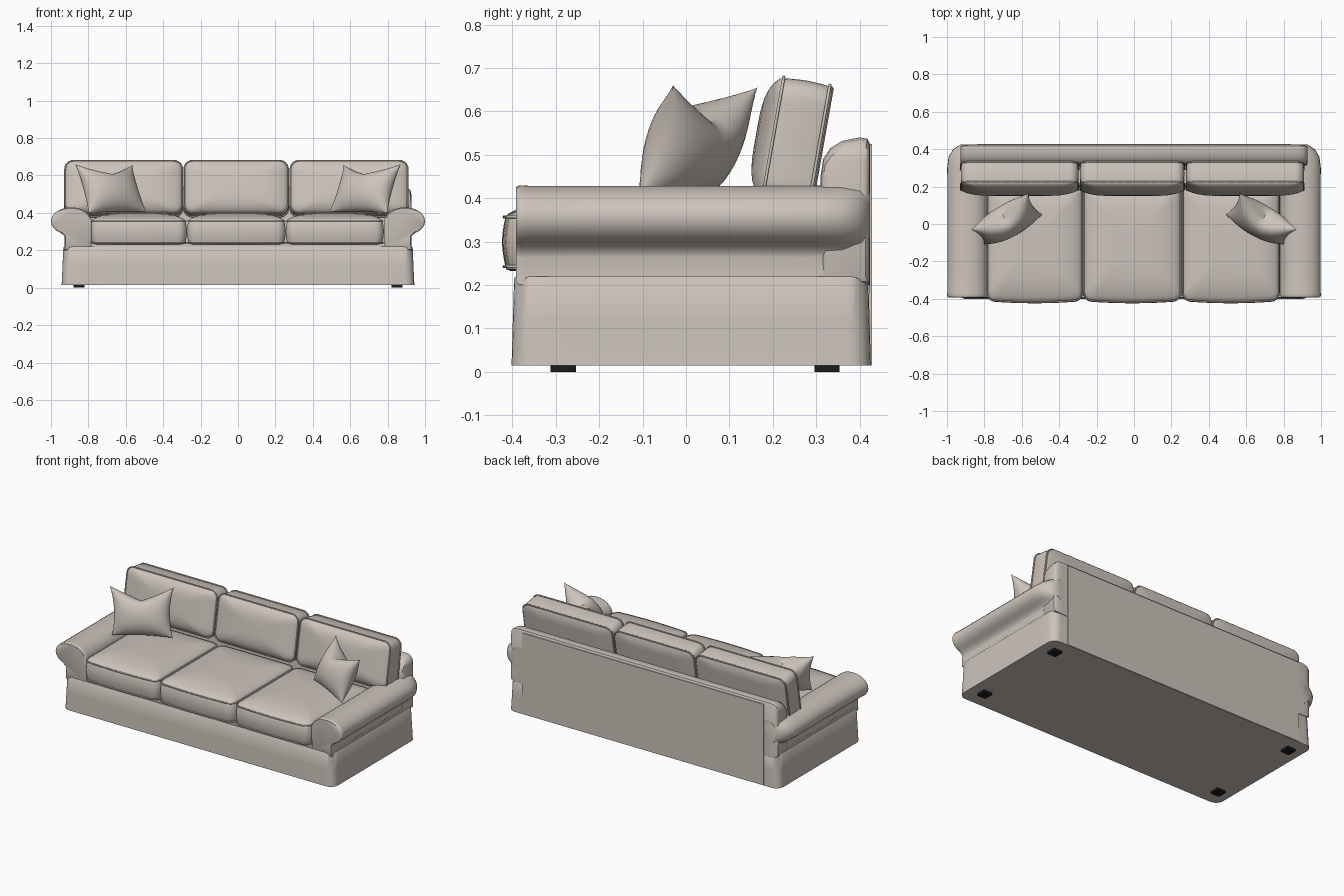
import bpy, bmesh
from math import sin, cos, pi, radians
from mathutils import Vector, Matrix

cube = bpy.data.objects.get("Cube")
if cube:
    bpy.data.objects.remove(cube, do_unlink=True)


def material(name, rgb):
    m = bpy.data.materials.new(name)
    m.use_nodes = True
    m.diffuse_color = (*rgb, 1)
    bsdf = next(n for n in m.node_tree.nodes if n.type == 'BSDF_PRINCIPLED')
    bsdf.inputs["Base Color"].default_value = (*rgb, 1)
    bsdf.inputs["Roughness"].default_value = 0.8
    return m


fabric = material("warm grey fabric", (0.61, 0.55, 0.50))
black = material("black foot plastic", (0.01, 0.01, 0.01))
smooth_parts = []


def finish(name, bm, mat=fabric, matrix=None):
    bmesh.ops.recalc_face_normals(bm, faces=bm.faces)
    me = bpy.data.meshes.new(name)
    bm.to_mesh(me)
    bm.free()
    ob = bpy.data.objects.new(name, me)
    me.materials.append(mat)
    if matrix:
        ob.matrix_world = matrix
    bpy.context.collection.objects.link(ob)
    smooth_parts.append(ob)
    return ob


def loft(name, rings, matrix=None):
    """Skin a stack of closed rings and cap both ends."""
    bm = bmesh.new()
    loops = [[bm.verts.new(p) for p in ring] for ring in rings]
    n = len(loops[0])
    for a, b in zip(loops, loops[1:]):
        for i in range(n):
            j = (i + 1) % n
            bm.faces.new((a[i], a[j], b[j], b[i]))
    bm.faces.new(loops[0][::-1])
    bm.faces.new(loops[-1])
    return finish(name, bm, matrix=matrix)


def rounded_rect(hx, hy, r, z, bow=0, cy=0, steps=6, span=10):
    """Rounded rectangle whose front (-y) edge can bow outwards."""
    pts = []
    for k, (sx, sy) in enumerate(((1, 1), (-1, 1), (-1, -1), (1, -1))):
        for i in range(steps + 1):
            a = (k + i / steps) * pi / 2
            pts.append((sx * (hx - r) + r * cos(a), sy * (hy - r) + r * sin(a)))
    out = []
    for i, p in enumerate(pts):
        q = pts[(i + 1) % len(pts)]
        count = span if (i + 1) % (steps + 1) == 0 else 1
        for t in range(count):
            x = p[0] + (q[0] - p[0]) * t / count
            y = p[1] + (q[1] - p[1]) * t / count
            if y < 0:
                y -= bow * max(0, 1 - (x / hx) ** 2) * (-y / hy)
            out.append((x, y + cy, z))
    return out


def welt(name, ring, matrix, radius=0.004):
    """Thin piping cord that follows a cushion edge."""
    cu = bpy.data.curves.new(name, 'CURVE')
    cu.dimensions = '3D'
    cu.bevel_depth = radius
    cu.bevel_resolution = 1
    sp = cu.splines.new('POLY')
    sp.points.add(len(ring) - 1)
    for pt, p in zip(sp.points, ring):
        pt.co = (*p, 1)
    sp.use_cyclic_u = True
    cu.materials.append(fabric)
    ob = bpy.data.objects.new(name, cu)
    ob.matrix_world = matrix
    bpy.context.collection.objects.link(ob)


def cushion(name, hx, hy, r, side, crown, matrix, bow=0, bulge=0.008):
    def ring(s, z, off=0):
        return rounded_rect(hx * s + off, hy * s + off, r * s + off, z, bow * s)
    rings = [ring(0.5, 0), ring(0.95, 0), ring(0.985, 0.004)]
    for i in range(7):
        t = i / 6
        rings.append(ring(1, 0.01 + (side - 0.01) * t, bulge * sin(pi * t) - 0.003))
    for s in (0.97, 0.92, 0.85, 0.75, 0.6, 0.4, 0.2, 0.05):
        rings.append(ring(s, side + crown * (1 - s ** 4) ** 0.8))
    loft(name, rings, matrix)
    welt(name + "_top_welt", ring(1, side), matrix)
    welt(name + "_bottom_welt", ring(1, 0.01), matrix)


# Skirted base with a slightly recessed rail above it
loft("skirt", [rounded_rect(hx, hy, 0.05, z, cy=0.012) for hx, hy, z in
               ((0.943, 0.414, 0.014), (0.938, 0.411, 0.12), (0.934, 0.408, 0.215),
                (0.930, 0.404, 0.22))])
loft("seat_rail", [rounded_rect(0.926, 0.4, 0.05, z, cy=0.016) for z in (0.2, 0.235)])

# Rolled arms: one cross-section swept from front to back
arm_profile = [(0.785, 0.20), (0.782, 0.30), (0.782, 0.36)]
for i in range(17):
    a = radians(165 - i * 14)
    arm_profile.append((0.892 + 0.108 * cos(a), 0.356 + 0.074 * sin(a)))
arm_profile += [(0.928, 0.276), (0.924, 0.262), (0.928, 0.20)]
for side, word in ((1, "left"), (-1, "right")):
    rings = []
    for y, grow, reach in ((-0.392, 0.93, 1), (-0.388, 0.98, 1), (-0.380, 1, 1),
                           (-0.365, 0.985, 1), (-0.2, 0.98, 1), (0.1, 0.98, 1),
                           (0.3, 0.99, 1), (0.36, 1, 0.96), (0.40, 1, 0.85), (0.424, 1, 0.68)):
        rings.append([(side * (0.78 + (0.1 + (x - 0.88) * grow) * reach), y,
                       0.355 + (z - 0.355) * grow) for x, z in arm_profile])
    loft(word + "_arm", rings)

# Backrest frame with a rolled top edge
back_profile = [(0.31, 0.2), (0.31, 0.45), (0.316, 0.49), (0.332, 0.515), (0.36, 0.532),
                (0.40, 0.54), (0.418, 0.537), (0.424, 0.525), (0.424, 0.2)]
loft("back_frame", [[(x, 0.37 + (y - 0.37) * s, 0.3 + (z - 0.3) * s) for y, z in back_profile]
                    for x, s in ((-0.928, 0.8), (-0.922, 0.92), (-0.905, 0.98), (-0.88, 1),
                                 (0.88, 1), (0.905, 0.98), (0.922, 0.92), (0.928, 0.8))])
loft("back_panel", [[(x, y, z) for x, z in ((-0.84, 0.016), (0.84, 0.016),
                                            (0.84, 0.525), (-0.84, 0.525))]
                    for y in (0.422, 0.429)])

# Seat cushions
seats = (("right", -0.785, -0.278), ("middle", -0.268, 0.25), ("left", 0.26, 0.775))
for word, x0, x1 in seats:
    cushion(word + "_seat_cushion", (x1 - x0) / 2, 0.31, 0.04, 0.125, 0.042,
            Matrix.Translation(((x0 + x1) / 2, -0.097, 0.232)), bow=0.012)

# Back cushions, leaning backwards
height = 0.285
lean = Matrix.Rotation(radians(80), 4, 'X')
backs = (("right", -0.925, -0.298), ("middle", -0.288, 0.268), ("left", 0.28, 0.908))
for word, x0, x1 in backs:
    place = Matrix.Translation(((x0 + x1) / 2, 0.292, 0.378))
    cushion(word + "_back_cushion", (x1 - x0) / 2, height / 2, 0.045, 0.118, 0.04,
            place @ lean @ Matrix.Translation((0, height / 2, 0)), bulge=0.004)

# Throw pillows: four pulled corners, puffed middle, dented top edge
corners = [Vector(c) for c in ((0.49, 0.05, 0.405), (0.80, -0.11, 0.40),
                               (0.87, -0.03, 0.66), (0.565, 0.165, 0.655))]
normal = (corners[1] - corners[0]).cross(corners[3] - corners[0]).normalized()
N = 20


def pillow_point(u, v, face):
    puff = 0.085 * max(0, (1 - u * u) * (1 - v * v)) ** 0.55
    pu = u * (1 - 0.10 * (1 - v * v) * u * u)
    pv = v * (1 - 0.06 * (1 - u * u) * v * v)
    pv -= 0.5 * (1 - abs(u)) * max(0, (v + 0.3) / 1.3) ** 2
    s, t = (pu + 1) / 2, (pv + 1) / 2
    base = corners[0].lerp(corners[1], s).lerp(corners[3].lerp(corners[2], s), t)
    return base + normal * puff * face


for side, word in ((1, "left"), (-1, "right")):
    bm = bmesh.new()
    for face in (1, -1):
        grid = [[bm.verts.new(pillow_point(sin((2 * i / N - 1) * pi / 2),
                                           sin((2 * j / N - 1) * pi / 2), face))
                 for i in range(N + 1)] for j in range(N + 1)]
        for j in range(N):
            for i in range(N):
                bm.faces.new((grid[j][i], grid[j][i + 1], grid[j + 1][i + 1], grid[j + 1][i]))
    bmesh.ops.remove_doubles(bm, verts=bm.verts, dist=0.0004)
    bmesh.ops.scale(bm, verts=bm.verts, vec=(side, 1, 1))
    finish(word + "_throw_pillow", bm)

# Smooth the upholstery, keeping seams crisp
bpy.ops.object.select_all(action='DESELECT')
for ob in smooth_parts:
    ob.select_set(True)
bpy.context.view_layer.objects.active = smooth_parts[0]
bpy.ops.object.shade_smooth_by_angle(angle=radians(40))

# Feet
for x, xw in ((0.85, "left"), (-0.85, "right")):
    for y, yw in ((-0.283, "front"), (0.325, "back")):
        bm = bmesh.new()
        bmesh.ops.create_cube(bm, size=1)
        bmesh.ops.scale(bm, verts=bm.verts, vec=(0.058, 0.058, 0.018))
        finish(f"{yw}_{xw}_foot", bm, black, Matrix.Translation((x, y, 0.009)))
